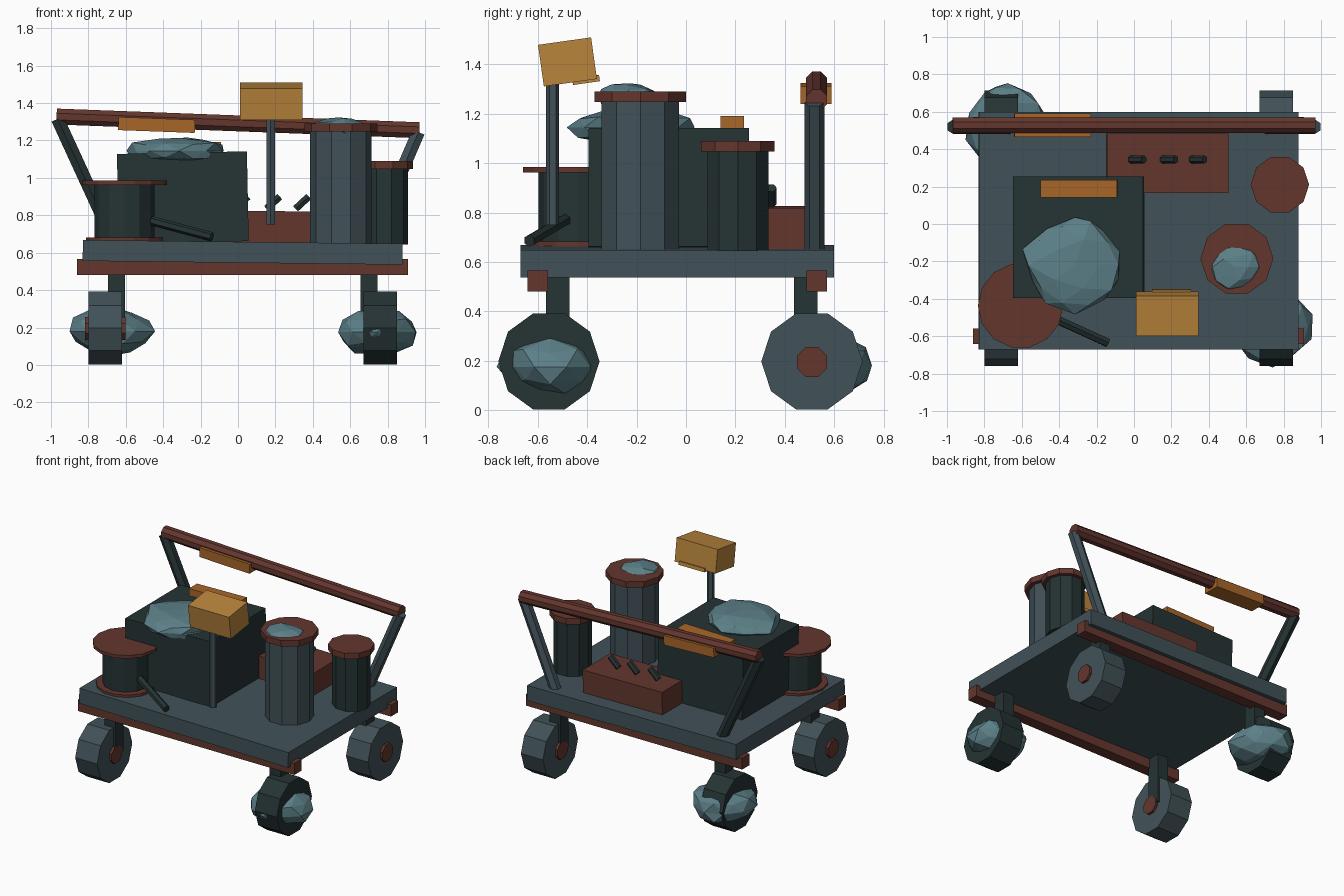
import bpy, bmesh, random
from math import pi
from mathutils import Vector, Matrix, Euler

random.seed(4)
if "Cube" in bpy.data.objects:
    bpy.data.objects.remove(bpy.data.objects["Cube"])


def material(name, rgb):
    m = bpy.data.materials.new(name)
    m.use_nodes = True
    m.diffuse_color = (*rgb, 1)
    m.node_tree.nodes["Principled BSDF"].inputs["Base Color"].default_value = (*rgb, 1)
    return m


SLATE = material("slate metal", (.053, .083, .098))
DARK = material("dark iron", (.019, .033, .034))
RUST = material("rust red", (.127, .037, .027))
AMBER = material("amber", (.485, .235, .045))
ORANGE = material("burnt orange", (.39, .133, .022))
ORE = material("pale ore", (.107, .216, .246))


def finish(name, bm, mat, loc):
    mesh = bpy.data.meshes.new(name)
    bm.to_mesh(mesh)
    bm.free()
    mesh.materials.append(mat)
    ob = bpy.data.objects.new(name, mesh)
    ob.location = loc
    bpy.context.collection.objects.link(ob)
    return ob


def box(name, mat, loc, size, rot=(0, 0, 0)):
    bm = bmesh.new()
    bmesh.ops.create_cube(bm, size=1)
    bmesh.ops.transform(bm, matrix=Euler(rot).to_matrix().to_4x4() @ Matrix.Diagonal((*size, 1)),
                        verts=bm.verts)
    return finish(name, bm, mat, loc)


def rod(name, mat, a, b, radius, sides=6, spin=0):
    """Prism running from point a to point b."""
    a, b = Vector(a), Vector(b)
    d = b - a
    bm = bmesh.new()
    bmesh.ops.create_cone(bm, cap_ends=True, segments=sides, radius1=radius,
                          radius2=radius, depth=d.length)
    turn = Vector((0, 0, 1)).rotation_difference(d).to_matrix().to_4x4()
    bmesh.ops.transform(bm, matrix=turn @ Matrix.Rotation(spin, 4, 'Z'), verts=bm.verts)
    return finish(name, bm, mat, (a + b) / 2)


def drum(name, mat, x, y, z0, z1, radius, sides=10):
    return rod(name, mat, (x, y, z0), (x, y, z1), radius, sides, pi / 2)


def rock(name, loc, radii, rough=.14):
    bm = bmesh.new()
    bmesh.ops.create_icosphere(bm, subdivisions=2, radius=1)
    for v in bm.verts:
        v.co *= random.uniform(1 - rough, 1 + rough * .4)
        v.co = Vector(c * r for c, r in zip(v.co, radii))
    return finish(name, bm, ORE, loc)


# Deck and cross rails
MID = .025
box("deck", SLATE, (MID, -.035, .602), (1.71, 1.27, .112), (0, .0117, 0))
for end, y in (("front", -.6), ("back", .53)):
    box(end + "_rail", RUST, (MID, y, .523), (1.77, .083, .085))

# Wheels, hubs and struts; two opposite wheels are clogged with ore
for end, y, strut_y in (("front", -.555, -.52), ("back", .51, .485)):
    for side, s in (("left", 1), ("right", -1)):
        x = MID + s * .735
        clogged = (end == "front") == (side == "left")
        tag = end + "_" + side
        rod(tag + "_wheel", DARK if clogged else SLATE,
            (x - .09, y, .197), (x + .09, y, .197), .205, 10)
        rod(tag + "_hub", RUST, (x - .108, y, .195), (x + .108, y, .195), .066, 8, pi / 8)
        box(tag + "_strut", DARK, (MID + s * .675, strut_y, .375), (.09, .095, .37))
rock("front_left_wheel_ore", (.74, -.55, .175), (.22, .21, .13))
rock("back_right_wheel_ore", (-.675, .525, .18), (.235, .24, .135))

# Push handle
rod("left_handle_post", SLATE, (.70, .52, .63), (.965, .52, 1.245), .04)
rod("right_handle_post", DARK, (-.65, .52, .63), (-.965, .52, 1.315), .04)
rod("handle_bar", RUST, (-.97, .528, 1.328), (.97, .528, 1.255), .046, 8, pi / 8)
box("handle_grip", ORANGE, (-.435, .527, 1.283), (.41, .125, .07), (0, .037, 0))

# Engine box with vent and ore heap
box("engine_box", DARK, (-.295, -.07, .895), (.695, .65, .48), (0, -.02, 0))
box("engine_vent", ORANGE, (-.295, .188, 1.16), (.41, .095, .055), (0, -.02, 0))
rock("engine_ore", (-.315, -.22, 1.145), (.28, .265, .08))

# Control box with levers
box("control_box", RUST, (.18, .325, .735), (.65, .32, .175), (0, .0117, 0))
for i, x in enumerate((.02, .19, .345)):
    rod(f"lever_{i + 1}", DARK, (x - .037, .345, .835), (x + .033, .345, .9), .022)

# Spool
for part, mat, z0, z1, r, n in (("flange", RUST, .655, .682, .205, 14),
                                ("core", DARK, .66, .97, .16, 12),
                                ("top", RUST, .962, .985, .228, 14)):
    drum("spool_" + part, mat, -.607, -.437, z0, z1, r, n)

# Canisters
for tag, mat, x, y, top, r, lid in (("tall", SLATE, .55, -.185, 1.29, .165, .195),
                                    ("short", DARK, .78, .21, 1.09, .13, .156)):
    drum(tag + "_canister", mat, x, y, .645, top - .03, r)
    drum(tag + "_canister_lid", RUST, x, y, top - .043, top, lid)
rock("canister_ore", (.54, -.23, 1.27), (.135, .135, .055))

# Lamp on its pole
rod("lamp_pole", SLATE, (.175, -.54, .75), (.175, -.54, 1.34), .026)
box("lamp_head", AMBER, (.178, -.48, 1.41), (.335, .217, .17), (.14, 0, 0))
box("lamp_bracket", AMBER, (.2, -.405, 1.337), (.21, .11, .026), (.14, 0, 0))

# Loose bar lying on the deck
rod("pry_bar", DARK, (-.46, -.49, .77), (-.14, -.635, .685), .025)
